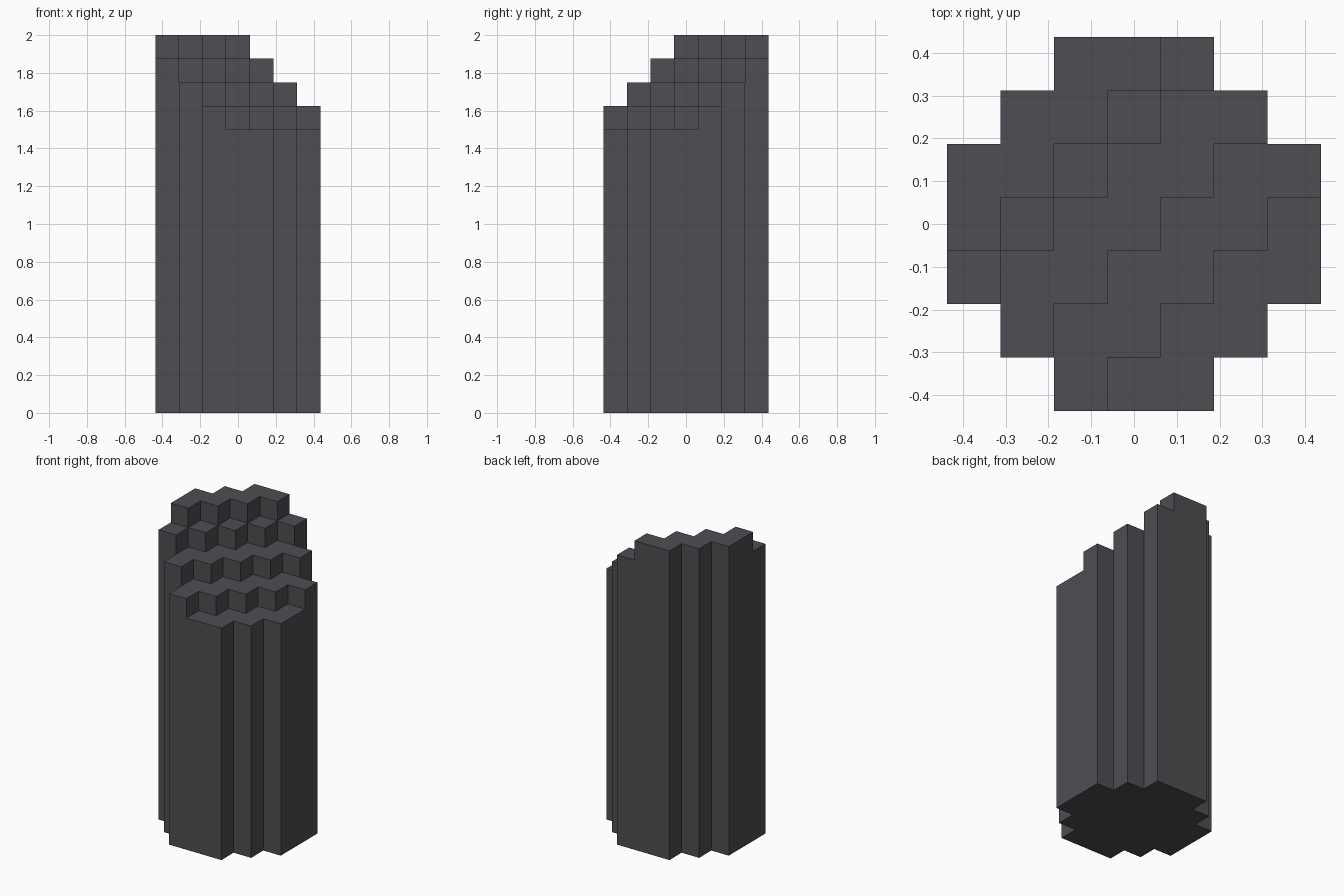
import bpy
import bmesh
import math
from mathutils import Vector

default = bpy.data.objects.get("Cube")
if default:
    bpy.data.objects.remove(default, do_unlink=True)

CELL = 0.125      # plan unit and step height
BASE = 1.5        # height of the lowest step

# Dark stone colour
stone = bpy.data.materials.new("dark_stone")
stone.use_nodes = True
colour = (0.077, 0.075, 0.085, 1)
stone.diffuse_color = colour
bsdf = stone.node_tree.nodes["Principled BSDF"]
bsdf.inputs["Base Color"].default_value = colour
bsdf.inputs["Roughness"].default_value = 0.9


def cell_of(face):
    """Plan cell (column, row) under a face, counted from the centre."""
    c = face.calc_center_median()
    return round(c.x / CELL), round(c.y / CELL)


def raise_faces(bm, faces, height):
    """Extrude faces straight up and return the new top faces."""
    result = bmesh.ops.extrude_face_region(bm, geom=faces)["geom"]
    verts = [g for g in result if isinstance(g, bmesh.types.BMVert)]
    bmesh.ops.translate(bm, verts=verts, vec=Vector((0, 0, height)))
    return [g for g in result if isinstance(g, bmesh.types.BMFace)]


# Rounded plan: square of cells with stepped corners cut away
bm = bmesh.new()
bmesh.ops.create_grid(bm, x_segments=7, y_segments=7, size=3.5 * CELL)
corners = [f for f in bm.faces if sum(map(abs, cell_of(f))) > 4]
bmesh.ops.delete(bm, geom=corners, context='FACES')

# Column shaft, then diagonal terraces rising to the back right
top = raise_faces(bm, bm.faces[:], BASE)
for limit in (2, 0, -2, -3):
    top = [f for f in top if cell_of(f)[0] - cell_of(f)[1] <= limit]
    top = raise_faces(bm, top, CELL)

# Close the underside and merge the flat areas
rim = [e for e in bm.edges if e.is_boundary]
if rim:
    bmesh.ops.contextual_create(bm, geom=rim)
bmesh.ops.dissolve_limit(bm, angle_limit=math.radians(1),
                         verts=bm.verts[:], edges=bm.edges[:])
bmesh.ops.recalc_face_normals(bm, faces=bm.faces[:])

mesh = bpy.data.meshes.new("stepped_column")
bm.to_mesh(mesh)
bm.free()
mesh.materials.append(stone)
column = bpy.data.objects.new("stepped_column", mesh)
bpy.context.collection.objects.link(column)
